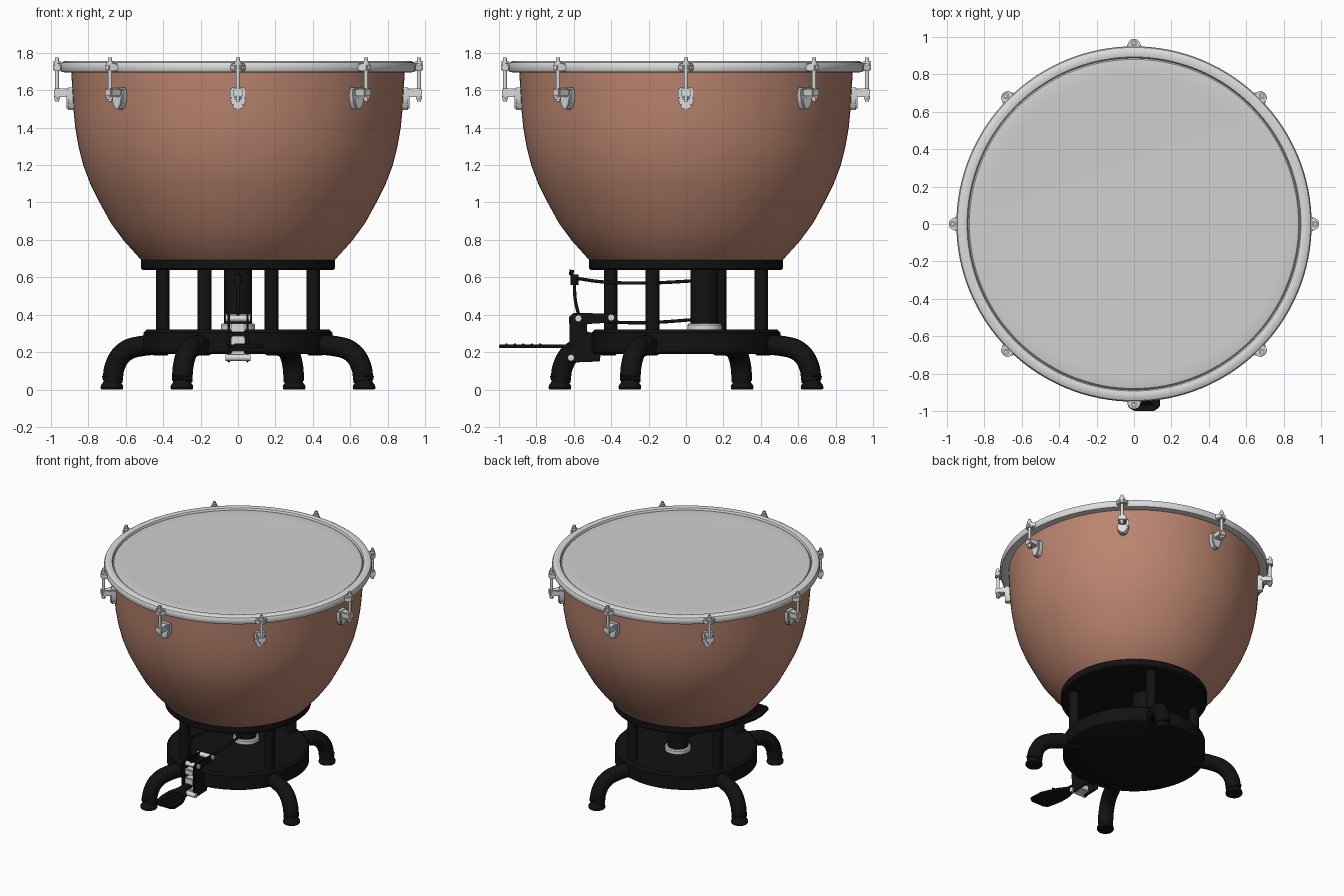
import bpy, bmesh, math
from mathutils import Vector

if "Cube" in bpy.data.objects:
    bpy.data.objects.remove(bpy.data.objects["Cube"], do_unlink=True)


def material(name, colour):
    m = bpy.data.materials.new(name)
    m.use_nodes = True
    m.diffuse_color = (*colour, 1)
    m.node_tree.nodes["Principled BSDF"].inputs["Base Color"].default_value = (*colour, 1)
    return m


COPPER = material("copper", (0.50, 0.235, 0.16))
SKIN = material("drum skin", (0.63, 0.63, 0.63))
STEEL = material("bright steel", (0.72, 0.72, 0.72))
BLACK = material("black iron", (0.006, 0.006, 0.006))


def add(name, mesh, mat, angle=35):
    mesh.materials.clear()
    mesh.materials.append(mat)
    mesh.shade_smooth()
    mesh.set_sharp_from_angle(angle=math.radians(angle))
    obj = bpy.data.objects.new(name, mesh)
    bpy.context.collection.objects.link(obj)
    return obj


def finish(name, bm, mat):
    bmesh.ops.recalc_face_normals(bm, faces=bm.faces)
    mesh = bpy.data.meshes.new(name)
    bm.to_mesh(mesh)
    bm.free()
    return add(name, mesh, mat)


def lathe(name, profile, mat, centre=(0, 0), steps=96):
    """Spin an (r, z) profile round a vertical axis."""
    bm = bmesh.new()
    verts = [bm.verts.new((r, 0, z)) for r, z in profile]
    edges = [bm.edges.new(pair) for pair in zip(verts, verts[1:])]
    bmesh.ops.spin(bm, geom=verts + edges, axis=(0, 0, 1), cent=(0, 0, 0),
                   angle=math.tau, steps=steps)
    bmesh.ops.remove_doubles(bm, verts=bm.verts, dist=0.0002)
    bmesh.ops.translate(bm, verts=bm.verts, vec=(*centre, 0))
    return finish(name, bm, mat)


def rod(name, a, b, r, mat, sides=20):
    a, b = Vector(a), Vector(b)
    bm = bmesh.new()
    bmesh.ops.create_cone(bm, cap_ends=True, segments=sides, radius1=r, radius2=r,
                          depth=(b - a).length)
    bm.transform((b - a).to_track_quat("Z", "Y").to_matrix().to_4x4())
    bmesh.ops.translate(bm, verts=bm.verts, vec=(a + b) / 2)
    return finish(name, bm, mat)


def prism(name, outline, axis, lo, hi, mat, bevel=0.006):
    """Extrude a closed outline along axis 0 (x) or 2 (z)."""
    bm = bmesh.new()
    put = lambda p, d: (d, *p) if axis == 0 else (*p, d)
    face = bm.faces.new([bm.verts.new(put(p, lo)) for p in outline])
    moved = bmesh.ops.extrude_face_region(bm, geom=[face])["geom"]
    shift = Vector(put((0, 0), hi - lo))
    bmesh.ops.translate(bm, vec=shift, verts=[v for v in moved if isinstance(v, bmesh.types.BMVert)])
    bmesh.ops.bevel(bm, geom=bm.edges[:], offset=bevel, segments=2, affect="EDGES")
    return finish(name, bm, mat)


def tube(name, points, r, mat):
    """Smooth round tube through a few points."""
    curve = bpy.data.curves.new(name, "CURVE")
    curve.dimensions = "3D"
    curve.bevel_depth, curve.bevel_resolution = r, 5
    curve.use_fill_caps = True
    spline = curve.splines.new("BEZIER")
    spline.bezier_points.add(len(points) - 1)
    for bp, p in zip(spline.bezier_points, points):
        bp.co = p
        bp.handle_left_type = bp.handle_right_type = "AUTO"
    temp = bpy.data.objects.new(name + " path", curve)
    bpy.context.collection.objects.link(temp)
    graph = bpy.context.evaluated_depsgraph_get()
    mesh = bpy.data.meshes.new_from_object(temp.evaluated_get(graph))
    bpy.data.objects.remove(temp, do_unlink=True)
    return add(name, mesh, mat, 50)


def ring_copies(obj, angles):
    """Turn the object about the z axis and copy it to the other angles."""
    obj.rotation_euler.z = angles[0]
    for a in angles[1:]:
        twin = obj.copy()
        twin.rotation_euler.z = a
        bpy.context.collection.objects.link(twin)


# Bowl, skin and hoop
lathe("bowl", [(0, 0.66), (0.47, 0.66), (0.52, 0.695), (0.61, 0.795), (0.68, 0.89),
               (0.74, 1.0), (0.79, 1.1), (0.828, 1.2), (0.853, 1.3), (0.87, 1.4),
               (0.88, 1.5), (0.886, 1.6), (0.892, 1.71)], COPPER, steps=128)
lathe("drum_skin", [(0, 1.744), (0.8, 1.744), (0.86, 1.746), (0.88, 1.742), (0.89, 1.73),
                    (0.89, 1.71)], SKIN, steps=128)
lathe("hoop", [(0.887, 1.7), (0.887, 1.742), (0.893, 1.753), (0.91, 1.757), (0.93, 1.755),
               (0.944, 1.748), (0.95, 1.735), (0.95, 1.71), (0.943, 1.698), (0.92, 1.695),
               (0.887, 1.7)], STEEL, steps=128)

# Eight tension lugs, modelled at +x and repeated round the rim
R = 0.968
lug = [
    prism("lug_shield", [(-0.042, 1.615), (-0.043, 1.56), (-0.033, 1.52), (-0.014, 1.495),
                         (0.014, 1.495), (0.033, 1.52), (0.043, 1.56), (0.042, 1.615)],
          0, 0.865, 0.918, STEEL, 0.008),
    prism("lug_block", [(-0.028, 1.565), (0.028, 1.565), (0.028, 1.61), (-0.028, 1.61)],
          0, 0.9, 0.985, STEEL),
    prism("hoop_ear", [(0.93, -0.06), (0.955, -0.035), (0.975, -0.03), (0.99, -0.015),
                       (0.99, 0.015), (0.975, 0.03), (0.955, 0.035), (0.93, 0.06)],
          2, 1.703, 1.742, STEEL),
    rod("tension_bolt", (R, 0, 1.54), (R, 0, 1.775), 0.011, STEEL, 12),
    rod("bolt_head", (R, 0, 1.735), (R, 0, 1.757), 0.018, STEEL, 12),
    rod("bolt_nut", (R, 0, 1.55), (R, 0, 1.57), 0.018, STEEL, 6),
]
for part in lug:
    ring_copies(part, [i * math.tau / 8 for i in range(8)])

# Stand: upper collar, base drum, posts and central column
lathe("bowl_collar", [(0, 0.64), (0.51, 0.64), (0.518, 0.648), (0.518, 0.692), (0.51, 0.7),
                      (0, 0.7)], BLACK)
lathe("base_drum", [(0, 0.19), (0.49, 0.19), (0.505, 0.2), (0.505, 0.305), (0.49, 0.32),
                    (0, 0.32)], BLACK)
quarters = [math.radians(-24 + 90 * i) for i in range(4)]
ring_copies(rod("stand_post", (0.44, 0, 0.3), (0.44, 0, 0.66), 0.037, BLACK, 24), quarters)
rod("central_column", (0, 0.1, 0.3), (0, 0.1, 0.66), 0.075, BLACK, 32)
lathe("column_collar", [(0, 0.315), (0.092, 0.315), (0.092, 0.345), (0.085, 0.352), (0, 0.352)],
      STEEL, (0, 0.1), 32)

# Four curved legs with flared feet
leg = tube("leg", [(0.42, 0, 0.235), (0.56, 0, 0.233), (0.665, 0, 0.2), (0.718, 0, 0.13),
                   (0.735, 0, 0.045)], 0.055, BLACK)
foot = lathe("foot", [(0, 0), (0.056, 0), (0.061, 0.008), (0.059, 0.022), (0.047, 0.038),
                      (0.044, 0.052), (0.054, 0.072), (0.04, 0.08), (0, 0.08)],
             BLACK, (0.738, 0), 28)
for part in (leg, foot):
    ring_copies(part, quarters)

# Pedal plate with grip studs
prism("pedal_plate", [(-0.03, -0.98), (0.0, -1.0), (0.11, -1.0), (0.14, -0.975), (0.135, -0.87),
                      (0.08, -0.75), (0.035, -0.69), (0.03, -0.58), (-0.03, -0.58),
                      (-0.035, -0.7), (-0.055, -0.78), (-0.055, -0.87)],
      2, 0.222, 0.24, BLACK, 0.004)
for i in range(5):
    y = -0.96 + i * 0.045
    rod("pedal_grip", (-0.02, y, 0.24), (0.1, y, 0.24), 0.007, BLACK, 8)

# Pedal bracket: paired cheek plates with steel rollers between them
for x in (-0.055, 0.045):
    prism("bracket_cheek", [(-0.62, 0.16), (-0.59, 0.145), (-0.46, 0.15), (-0.45, 0.29),
                            (-0.53, 0.31), (-0.53, 0.35), (-0.37, 0.36), (-0.37, 0.405),
                            (-0.6, 0.41), (-0.625, 0.39)], 0, x, x + 0.012, BLACK, 0.003)
for y, z in ((-0.575, 0.38), (-0.4, 0.385), (-0.615, 0.17)):
    rod("bracket_roller", (-0.068, y, z), (0.068, y, z), 0.018, STEEL, 16)
for z, h in ((0.18, 0.05), (0.255, 0.06), (0.33, 0.045)):
    prism("roller_block", [(-0.61, z - h / 2), (-0.54, z - h / 2), (-0.54, z + h / 2),
                           (-0.61, z + h / 2)], 0, -0.038, 0.038, STEEL)

# Linkage rods running back to the column
tube("upper_link", [(0, -0.6, 0.597), (0, -0.45, 0.576), (0, -0.2, 0.57), (0, 0.06, 0.582)],
     0.009, BLACK)
tube("lower_link", [(0, -0.42, 0.36), (0, -0.2, 0.358), (0, 0.06, 0.375)], 0.009, BLACK)
tube("upright_link", [(0, -0.597, 0.58), (0, -0.592, 0.48), (0, -0.572, 0.39)], 0.009, BLACK)
rod("link_clamp", (0, -0.597, 0.56), (0, -0.597, 0.615), 0.021, BLACK, 12)
rod("link_knob", (0, -0.615, 0.61), (0, -0.61, 0.64), 0.012, BLACK, 12)
